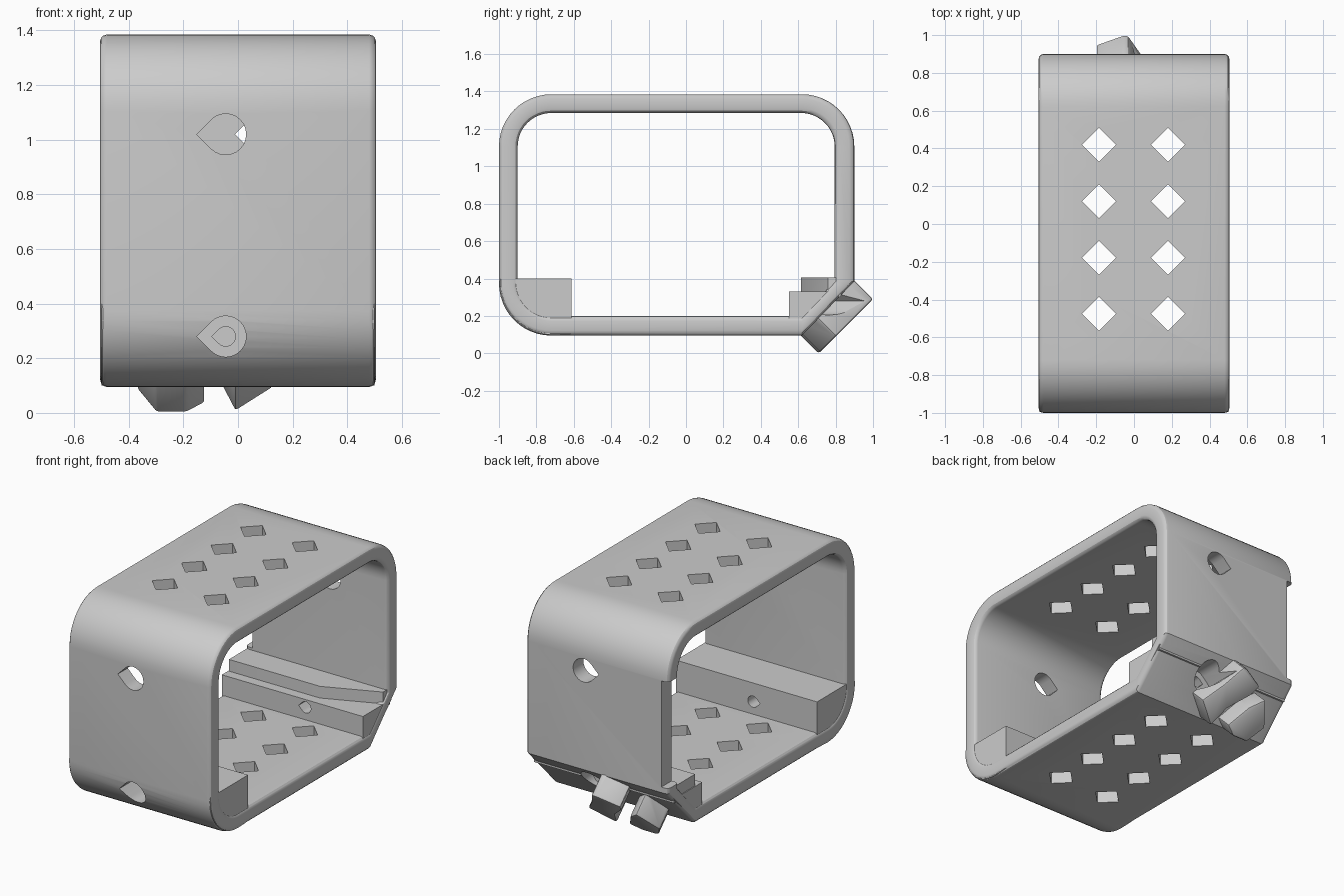
import bpy, bmesh, math
from math import cos, sin, pi

if "Cube" in bpy.data.objects:
    bpy.data.objects.remove(bpy.data.objects["Cube"])

W = 0.505          # half width of the frame in x
S = math.sqrt(0.5)


def add(name, bm):
    bmesh.ops.recalc_face_normals(bm, faces=bm.faces[:])
    me = bpy.data.meshes.new(name)
    bm.to_mesh(me)
    bm.free()
    ob = bpy.data.objects.new(name, me)
    bpy.context.collection.objects.link(ob)
    return ob


def prism(name, pts, lo, hi, place):
    """Extrude a 2D outline from lo to hi; place maps (a, b, depth) to xyz."""
    bm = bmesh.new()
    a = [bm.verts.new(place(p[0], p[1], lo)) for p in pts]
    b = [bm.verts.new(place(p[0], p[1], hi)) for p in pts]
    bm.faces.new(a)
    bm.faces.new(b[::-1])
    for i in range(len(pts)):
        j = (i + 1) % len(pts)
        bm.faces.new((a[i], b[i], b[j], a[j]))
    return add(name, bm)


def along_x(a, b, d): return (d, a, b)
def along_y(a, b, d): return (a, d, b)
def along_z(a, b, d): return (a, b, d)
def on_slope(u, v, d): return (u, 0.71 + v * S - d * S, v * S + d * S)


def apply_mod(ob, kind, **kw):
    m = ob.modifiers.new(kind.title(), kind)
    for k, v in kw.items():
        setattr(m, k, v)
    bpy.context.view_layer.objects.active = ob
    bpy.ops.object.modifier_apply(modifier=m.name)


def combine(ob, other, op):
    other.hide_render = True
    apply_mod(ob, 'BOOLEAN', object=other, operation=op, solver='EXACT')
    bpy.data.objects.remove(other)


def arc(cy, cz, r, start, n=12):
    return [(cy + r * cos(start + i * pi / 2 / n), cz + r * sin(start + i * pi / 2 / n))
            for i in range(n + 1)]


def line(p, q, n=12):
    return [(p[0] + (q[0] - p[0]) * i / n, p[1] + (q[1] - p[1]) * i / n) for i in range(n + 1)]


def teardrop(x, z, r):
    pts = [(x + r * cos(math.radians(t)), z + r * sin(math.radians(t)))
           for t in range(-135, 136, 15)]
    return pts + [(x - r * 1.414, z)]


# Rounded rectangular ring with a chamfered lower back corner
outer = (line((0.62, 0.095), (0.9, 0.385)) + arc(0.62, 1.105, 0.28, 0)
         + arc(-0.72, 1.105, 0.28, pi / 2) + arc(-0.72, 0.375, 0.28, pi))
inner = (line((0.62, 0.2), (0.795, 0.385)) + arc(0.615, 1.105, 0.18, 0)
         + arc(-0.72, 1.105, 0.18, pi / 2) + arc(-0.72, 0.38, 0.18, pi))
bm = bmesh.new()
rings = [[bm.verts.new((x, y, z)) for y, z in prof]
         for x, prof in ((-W, outer), (W, outer), (W, inner), (-W, inner))]
n = len(outer)
for k in range(4):
    r, s = rings[k], rings[(k + 1) % 4]
    for i in range(n):
        j = (i + 1) % n
        bm.faces.new((r[i], s[i], s[j], r[j]))
frame = add("frame", bm)
apply_mod(frame, 'BEVEL', width=0.025, segments=3, limit_method='ANGLE',
          angle_limit=math.radians(60), use_clamp_overlap=False)

# Recessed side edge of the back wall
combine(frame, prism("wall_recess", [(0.7, 0.42), (1.1, 0.42), (1.1, 1.1), (0.7, 1.1)],
                     -0.6, -0.455, along_x), 'DIFFERENCE')

# Ribs inside the two lower corners
front_rib = prism("front_rib", arc(-0.715, 0.38, 0.28, pi)
                  + [(-0.612, 0.105), (-0.612, 0.4), (-0.99, 0.4)], -0.5, 0.5, along_x)
back_rib = prism("back_rib", [(0.55, 0.15), (0.65, 0.15), (0.84, 0.33), (0.55, 0.33)],
                 -0.5, 0.5, along_x)
back_step = prism("back_step", [(-0.495, 0.615), (0.15, 0.615), (0.495, 0.76),
                                (0.495, 0.83), (-0.495, 0.83)], 0.3, 0.405, along_z)
# Two locking tabs on the chamfer
tab_a = prism("tab_a", [(-0.01, 0.005), (0.13, 0.13), (0.04, 0.27), (-0.03, 0.41), (-0.06, 0.41),
                        (-0.2, 0.34), (-0.17, 0.27), (-0.06, 0.14)], 0, 0.16, on_slope)
tab_b = prism("tab_b", [(-0.3, 0), (-0.19, 0), (-0.12, 0.05), (-0.2, 0.2),
                        (-0.28, 0.28), (-0.37, 0.12)], 0, 0.16, on_slope)
for tab in (tab_a, tab_b):
    apply_mod(tab, 'BEVEL', width=0.012, segments=2, limit_method='ANGLE')
for part in (front_rib, back_rib, back_step, tab_a, tab_b):
    combine(frame, part, 'UNION')

# Teardrop screw holes: upper pair, then counterbored lower pair
for x, z, r, lo, hi in ((-0.045, 1.02, 0.075, -1.1, -0.8), (0.095, 1.02, 0.075, 0.7, 1.1),
                        (-0.045, 0.28, 0.075, -1.1, -0.75), (-0.045, 0.28, 0.036, -0.8, -0.5),
                        (0.095, 0.28, 0.075, 0.7, 1.1), (0.095, 0.28, 0.036, 0.5, 0.75)):
    combine(frame, prism("hole_cutter", teardrop(x, z, r), lo, hi, along_y), 'DIFFERENCE')

# Diamond vents through top and bottom
for x in (-0.185, 0.18):
    for y in (0.42, 0.12, -0.178, -0.475):
        d = 0.09
        combine(frame, prism("vent_cutter", [(x - d, y), (x, y - d), (x + d, y), (x, y + d)],
                             -0.1, 1.5, along_z), 'DIFFERENCE')

bpy.ops.object.select_all(action='DESELECT')
frame.select_set(True)
bpy.context.view_layer.objects.active = frame
bpy.ops.object.shade_smooth_by_angle(angle=math.radians(30))
